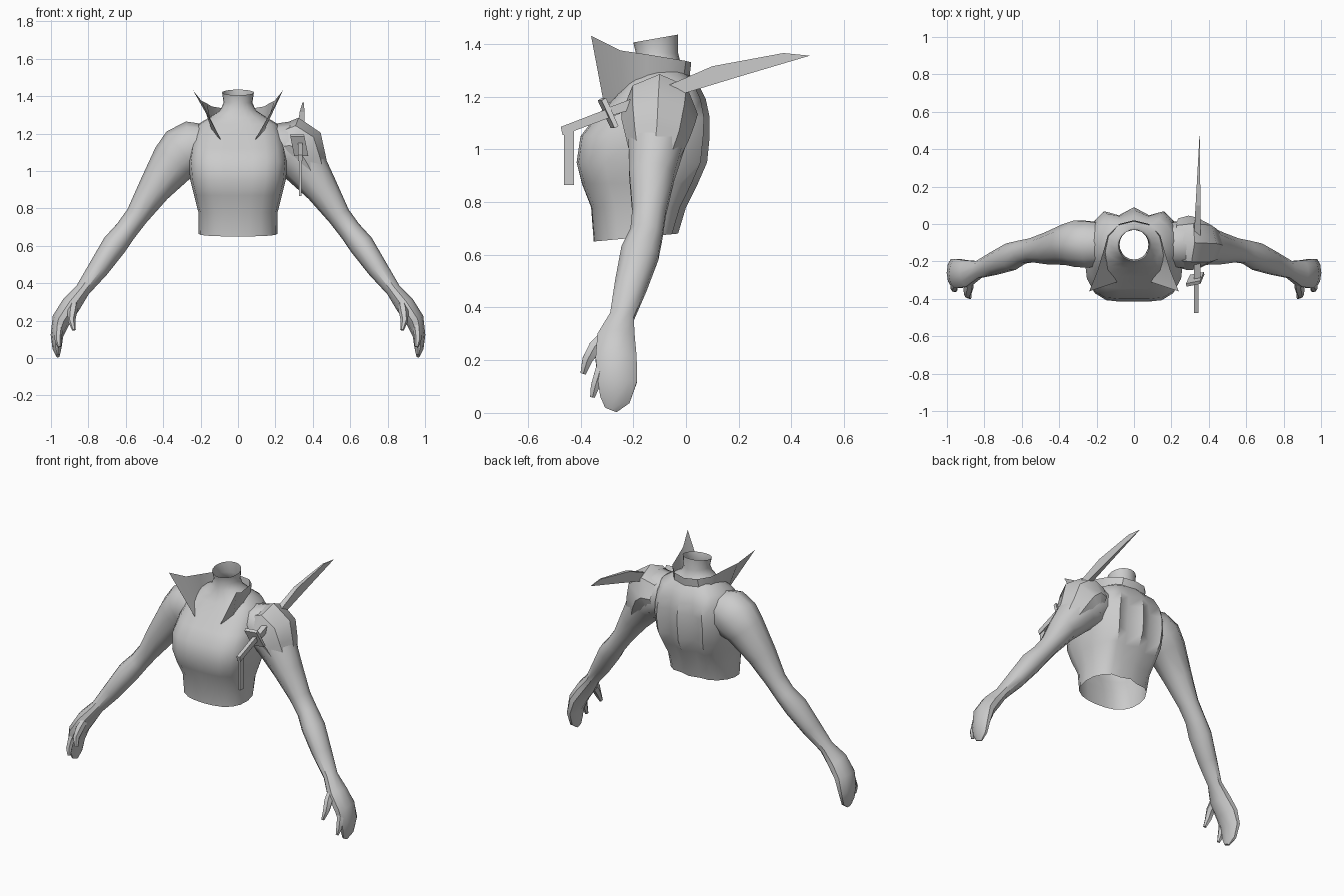
import bpy, bmesh, math
from mathutils import Vector

if "Cube" in bpy.data.objects:
    bpy.data.objects.remove(bpy.data.objects["Cube"])

grey = bpy.data.materials.new("plain_grey")
grey.diffuse_color = (0.6, 0.6, 0.6, 1)
grey.use_nodes = True
grey.node_tree.nodes["Principled BSDF"].inputs["Base Color"].default_value = grey.diffuse_color


def make(name, bm, smooth=40):
    me = bpy.data.meshes.new(name)
    bm.to_mesh(me)
    bm.free()
    ob = bpy.data.objects.new(name, me)
    bpy.context.collection.objects.link(ob)
    me.materials.append(grey)
    bpy.ops.object.select_all(action='DESELECT')
    ob.select_set(True)
    bpy.context.view_layer.objects.active = ob
    if smooth:
        bpy.ops.object.shade_smooth_by_angle(angle=math.radians(smooth))
    return ob


def bridge(bm, rings, closed=True):
    rows = [[bm.verts.new(p) for p in r] for r in rings]
    n = len(rows[0])
    for a, b in zip(rows, rows[1:]):
        for i in range(n if closed else n - 1):
            j = (i + 1) % n
            bm.faces.new((a[i], a[j], b[j], b[i]))
    return rows


def limb(name, sections, side=1, sides=10, cap=True):
    """Loft of (x, y, z, thickness, depth) sections along a path."""
    pts = [Vector(s[:3]) for s in sections]
    rings = []
    for k, s in enumerate(sections):
        t = pts[min(k + 1, len(pts) - 1)] - pts[max(k - 1, 0)]
        u = Vector((-t.z, 0, t.x)).normalized()
        v = t.normalized().cross(u)
        ring = []
        for i in range(sides):
            a = math.tau * i / sides
            p = pts[k] + u * s[3] * math.cos(a) + v * s[4] * math.sin(a)
            ring.append((p.x * side, p.y, p.z))
        rings.append(ring)
    bm = bmesh.new()
    rows = bridge(bm, rings)
    if cap:
        bm.faces.new(rows[-1])
    bmesh.ops.recalc_face_normals(bm, faces=bm.faces)
    return make(name, bm)


def prism(name, outline, x0, x1):
    """Side (y, z) outline pulled out across x."""
    bm = bmesh.new()
    rows = bridge(bm, [[(x, y, z) for y, z in outline] for x in (x0, x1)])
    for r in rows:
        bm.faces.new(r)
    bmesh.ops.recalc_face_normals(bm, faces=bm.faces)
    return make(name, bm, 0)


# Torso and neck: one half outline scaled per height, blending to round at the neck
half = [(0, 0), (.3, 0), (.58, .015), (.82, .09), (.95, .22), (1, .45),
        (.95, .68), (.8, .85), (.62, .95), (.32, .9), (0, 1)]
# height, half width, front y, back y, roundness
levels = [(.665, .21, -.35, -.03, .5), (.78, .212, -.36, .0, .3),
          (.87, .235, -.395, .045, .1), (.95, .255, -.415, .08, 0),
          (1.05, .265, -.40, .09, 0), (1.12, .255, -.345, .09, 0),
          (1.19, .24, -.28, .075, .1), (1.25, .215, -.235, .045, .3),
          (1.285, .155, -.21, .01, .7), (1.325, .095, -.2, -.02, 1),
          (1.365, .077, -.19, -.03, 1), (1.42, .085, -.2, -.03, 1)]
rings = []
for k, (z, w, yf, yb, rnd) in enumerate(levels):
    ring = []
    for i, (hx, hy) in enumerate(half):
        a = math.pi * i / (len(half) - 1)
        x = hx * (1 - rnd) + math.sin(a) * rnd
        y = hy * (1 - rnd) + (1 - math.cos(a)) / 2 * rnd
        tilt = (y - .5) * .03 if k in (0, len(levels) - 1) else 0
        ring.append((x * w, yf + (yb - yf) * y, z + tilt))
    rings.append(ring + [(-p[0], p[1], p[2]) for p in ring[-2:0:-1]])
bm = bmesh.new()
bridge(bm, rings)
make("torso", bm, 50)

# Arms with hands
arm = [(.17, -.11, 1.13, .12, .12), (.24, -.11, 1.125, .145, .13),
       (.295, -.105, 1.095, .145, .13), (.345, -.11, 1.045, .125, .115),
       (.45, -.13, .9, .088, .09), (.54, -.14, .76, .062, .067),
       (.6, -.15, .68, .06, .065), (.66, -.175, .605, .067, .076),
       (.745, -.21, .48, .056, .064), (.83, -.243, .365, .04, .048),
       (.892, -.265, .285, .052, .075), (.945, -.265, .205, .05, .082),
       (.968, -.26, .12, .034, .078), (.968, -.27, .05, .024, .06),
       (.963, -.285, .012, .01, .025)]
finger = [(.935, -.30, .23, .02, .025), (.958, -.325, .16, .022, .022),
          (.962, -.345, .1, .019, .019), (.955, -.355, .06, .01, .01)]
thumb = [(.875, -.29, .3, .02, .03), (.885, -.345, .25, .026, .028),
         (.89, -.375, .2, .02, .022), (.877, -.39, .15, .01, .012)]
for side, tag in ((1, "left"), (-1, "right")):
    limb(tag + "_arm", arm, side)
    limb(tag + "_finger", finger, side, 6)
    limb(tag + "_thumb", thumb, side, 6)

# Shoulder cap on one side only
limb("shoulder_cap", [(.235, -.10, 1.13, .115, .13), (.285, -.10, 1.135, .155, .145),
                      (.33, -.105, 1.105, .15, .14), (.37, -.11, 1.04, .11, .12),
                      (.41, -.12, .96, .085, .09)], 1, 8, False)

# Flared collar: (lower point, upper point) from back centre to front tip
collar = [((0, .012, 1.26), (0, .02, 1.33)), ((.09, -.01, 1.265), (.08, 0, 1.335)),
          ((.135, -.07, 1.27), (.14, -.06, 1.345)), ((.15, -.15, 1.25), (.165, -.15, 1.36)),
          ((.135, -.24, 1.205), (.195, -.25, 1.375)), ((.09, -.31, 1.165), (.24, -.36, 1.43))]
full = [[(-x, y, z) for x, y, z in c] for c in collar[:0:-1]] + [list(c) for c in collar]
bm = bmesh.new()
bridge(bm, list(zip(*full)), False)
make("collar", bm, 30)

# Blade running through the shoulder, narrowing to its tip
blade = [(-.29, 1.125), (-.03, 1.205), (.2, 1.275), (.47, 1.355),
         (.37, 1.365), (.1, 1.315), (-.05, 1.25), (-.29, 1.16)]
ob = prism("blade", blade, .322, .356)
for v in ob.data.vertices:
    f = max(0, (v.co.y + .03) / .5)
    v.co.x += (.352 - v.co.x) * f * .93

# Handle, hanging end piece and cross guard
prism("handle", [(-.475, 1.085), (-.468, 1.053), (-.25, 1.135), (-.26, 1.168)], .322, .345)
prism("hanging_strip", [(-.463, 1.06), (-.463, .865), (-.424, .865), (-.424, 1.075)], .326, .34)
guard = prism("cross_guard", [(-.325, 1.185), (-.28, 1.08), (-.265, 1.088), (-.308, 1.195)], .29, .365)
for v in guard.data.vertices:
    v.co.x += (1.135 - v.co.z) * .2
    v.co.y += (v.co.x - .33) * .2
